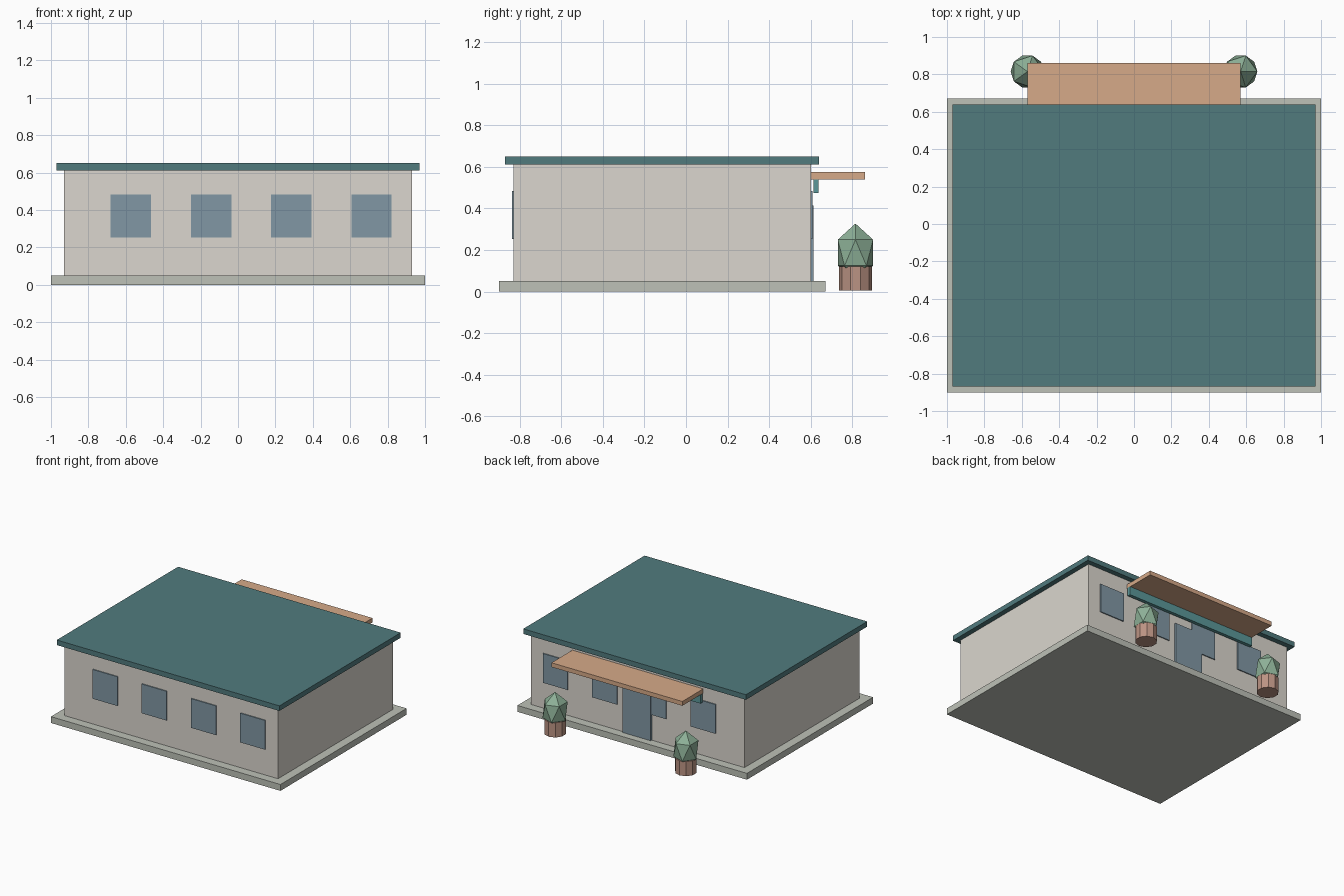
import bpy

if "Cube" in bpy.data.objects:
    bpy.data.objects.remove(bpy.data.objects["Cube"])


def material(name, r, g, b):
    # sRGB 0-255 to linear
    m = bpy.data.materials.new(name)
    m.diffuse_color = [(c / 255) ** 2.2 for c in (r, g, b)] + [1]
    m.use_nodes = True
    m.node_tree.nodes["Principled BSDF"].inputs["Base Color"].default_value = m.diffuse_color
    return m


stone = material("stone", 188, 192, 182)
plaster = material("plaster", 218, 213, 205)
teal = material("teal", 82, 122, 125)
glass = material("glass", 128, 150, 163)
timber = material("timber", 213, 168, 135)
sign_teal = material("sign_teal", 92, 150, 152)
clay = material("clay", 186, 146, 130)
leaf = material("leaf", 140, 175, 150)


def finish(name, mat):
    ob = bpy.context.object
    ob.name = name
    ob.data.materials.append(mat)
    return ob


def box(name, mat, x, y, z):
    """Box from (min, max) ranges on each axis."""
    bpy.ops.mesh.primitive_cube_add(size=1, location=[(a + b) / 2 for a, b in (x, y, z)])
    bpy.context.object.scale = [b - a for a, b in (x, y, z)]
    bpy.ops.object.transform_apply(location=False, rotation=False, scale=True)
    return finish(name, mat)


# Building shell
box("base_slab", stone, (-1, 1), (-0.9, 0.67), (0, 0.05))
box("walls", plaster, (-0.93, 0.93), (-0.83, 0.60), (0.05, 0.61))
box("roof", teal, (-0.97, 0.97), (-0.87, 0.64), (0.61, 0.65))

# Windows on front and back walls
for i in range(4):
    cx = -0.573 + 0.429 * i
    span = (cx - 0.108, cx + 0.108)
    box(f"front_window_{i + 1}", glass, span, (-0.838, -0.825), (0.253, 0.483))
    box(f"back_window_{i + 1}", glass, span, (0.595, 0.608), (0.253, 0.483))

# Entrance on the back: door, canopy and board beneath it
box("door", glass, (-0.122, 0.122), (0.595, 0.613), (0.05, 0.415))
box("canopy", timber, (-0.57, 0.57), (0.60, 0.86), (0.54, 0.574))
box("fascia_board", sign_teal, (-0.573, 0.573), (0.612, 0.638), (0.473, 0.54))

# Potted shrubs either side of the entrance
for side, x in (("left", -0.57), ("right", 0.57)):
    bpy.ops.mesh.primitive_cylinder_add(vertices=10, radius=0.08, depth=0.115,
                                        location=(x, 0.815, 0.0625))
    finish(f"{side}_planter", clay)
    bpy.ops.mesh.primitive_ico_sphere_add(subdivisions=1, radius=1, location=(x, 0.815, 0.187))
    bpy.context.object.scale = (0.1, 0.1, 0.14)
    bpy.ops.object.transform_apply(location=False, rotation=False, scale=True)
    finish(f"{side}_shrub", leaf)
